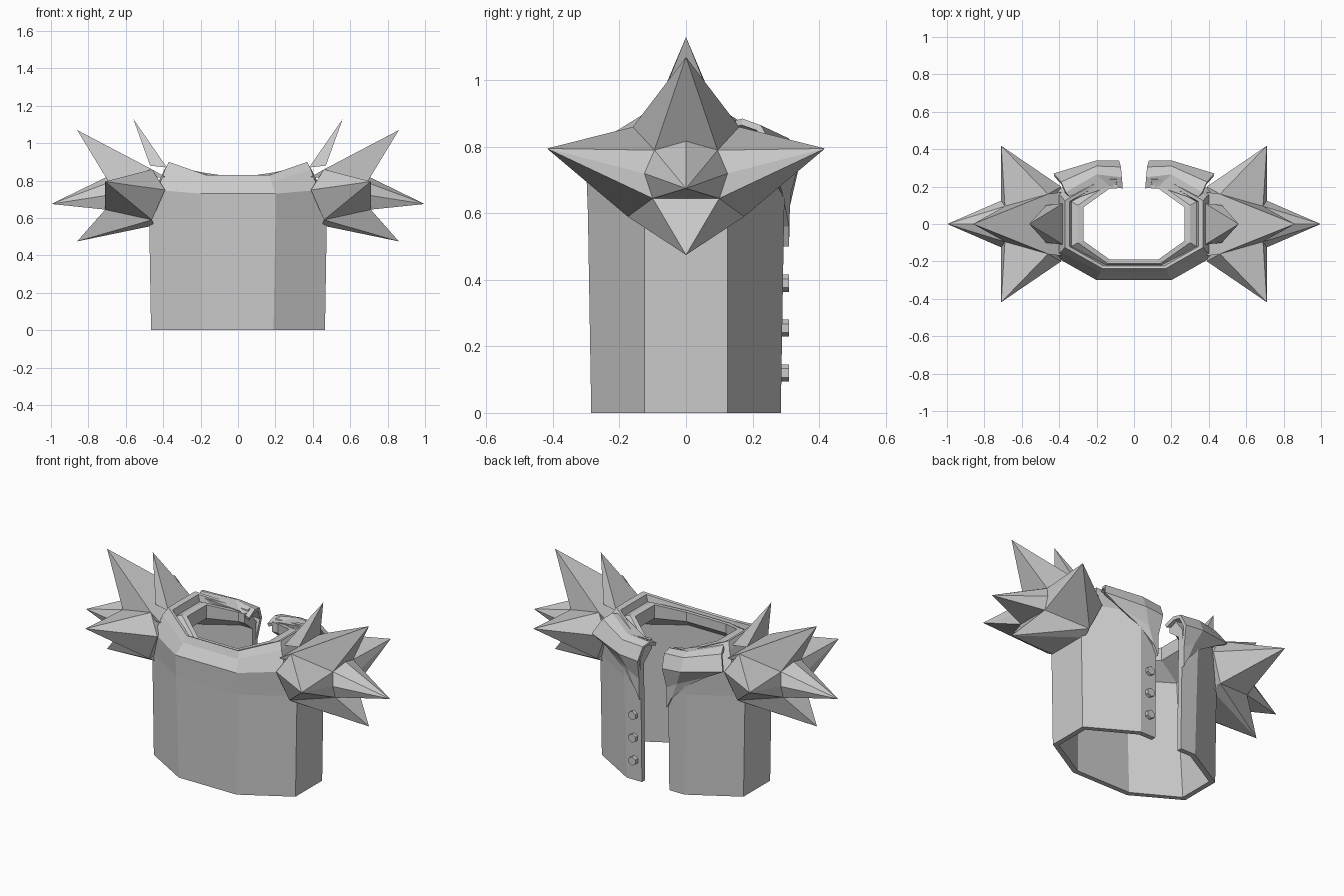
import bpy, bmesh

if "Cube" in bpy.data.objects:
    bpy.data.objects.remove(bpy.data.objects["Cube"])

grey = bpy.data.materials.new("plain_grey")
grey.diffuse_color = (0.6, 0.6, 0.6, 1)
grey.use_nodes = True
grey.node_tree.nodes["Principled BSDF"].inputs["Base Color"].default_value = grey.diffuse_color


def finish(name, bm, thick=0):
    bmesh.ops.recalc_face_normals(bm, faces=bm.faces)
    me = bpy.data.meshes.new(name)
    bm.to_mesh(me)
    bm.free()
    me.materials.append(grey)
    ob = bpy.data.objects.new(name, me)
    bpy.context.collection.objects.link(ob)
    if thick:
        s = ob.modifiers.new("thickness", 'SOLIDIFY')
        s.thickness = thick
        s.offset = -1
    m = ob.modifiers.new("mirror", 'MIRROR')
    m.use_clip = True
    m.merge_threshold = 0.001
    return ob


def grid(bm, rows, closed=False):
    vs = [[bm.verts.new(p) for p in r] for r in rows]
    n = len(vs)
    for i in range(n if closed else n - 1):
        a, b = vs[i], vs[(i + 1) % n]
        for j in range(len(a) - 1):
            bm.faces.new((a[j], a[j + 1], b[j + 1], b[j]))
    return vs


# Vest body with stepped neckline: half octagon rings, outside up, over the collar, inside down
# side x, side y, corner x, corner y, z front/back, z side
rings = [
    (.465, .125, .19, .285, 0, 0),
    (.475, .125, .20, .295, .60, .60),
    (.43, .17, .20, .300, .73, .75),
    (.39, .15, .18, .255, .79, .86),
    (.37, .125, .17, .238, .83, .90),
    (.345, .12, .16, .225, .825, .89),
    (.335, .12, .15, .218, .795, .85),
    (.30, .10, .14, .212, .815, .865),
    (.27, .09, .13, .190, .815, .86),
    (.27, .09, .13, .190, .76, .78),
    (.40, .12, .17, .265, .70, .70),
    (.435, .11, .18, .255, 0, 0),
]
bm = bmesh.new()
rows = [[(.09, cy, zf), (cx, cy, zf), (sx, sy, zs), (sx, -sy, zs), (cx, -cy, zf), (0, -cy, zf)]
        for sx, sy, cx, cy, zf, zs in rings]
vs = grid(bm, rows, closed=True)
bm.faces.new([r[0] for r in vs])  # edge of the opening
finish("vest_body", bm)

# Folded lapels beside the opening
bm = bmesh.new()
grid(bm, [
    [(.06, .19, .80), (.065, .25, .825), (.07, .305, .815), (.08, .34, .74), (.09, .312, .62), (.09, .31, .50)],
    [(.13, .20, .82), (.20, .265, .845), (.20, .31, .825), (.20, .34, .75), (.16, .315, .66), (.12, .31, .56)],
    [(.33, .13, .875), (.365, .17, .885), (.39, .225, .865), (.43, .27, .785), (.33, .27, .73), (.22, .29, .66)],
])
finish("lapel", bm, thick=0.02)

# Spiky shoulder tufts: each spike is the hull of a base patch and a tip
P = {
    'a': (.46, .16, .86), 'b': (.69, .095, .79), 'c': (.71, .10, .645),
    'd': (.46, .175, .59), 'e': (.39, .20, .75), 'f': (.38, .11, .87),
    'g': (.47, .10, .88), 'h': (.39, .17, .82), 'j': (.71, .125, .72),
    'm': (.68, 0, .83), 'n': (.68, 0, .645), 'k': (.45, .125, .56),
}


def spike(bm, tip, base, both=True, side=1):
    pts = [tip] + [(P[k][0], P[k][1] * side, P[k][2]) for k in base]
    if both:
        pts += [(P[k][0], -P[k][1], P[k][2]) for k in base if P[k][1]]
    hull = [bm.verts.new(p) for p in pts]
    bmesh.ops.convex_hull(bm, input=hull)


bm = bmesh.new()
spike(bm, (.56, 0, 1.13), 'fg')
spike(bm, (.86, 0, 1.07), 'abhm')
spike(bm, (.998, 0, .675), 'bcjmn')
spike(bm, (.86, 0, .475), 'cdkn')
for s in (1, -1):
    spike(bm, (.71, .418 * s, .795), 'abcdej', False, s)
spike(bm, (.60, 0, .72), 'aed')  # core joining the tuft to the shoulder
loose = [v for v in bm.verts if not v.link_faces]
bmesh.ops.delete(bm, geom=loose, context='VERTS')
finish("shoulder_spikes", bm)

# Buttons on one side of the opening
for i, z in enumerate((.12, .255, .39)):
    bpy.ops.mesh.primitive_cylinder_add(vertices=6, radius=.026, depth=.022,
                                        location=(.138, .298, z), rotation=(1.5708, 0, 0))
    b = bpy.context.object
    b.name = f"button_{i + 1}"
    b.data.materials.append(grey)
